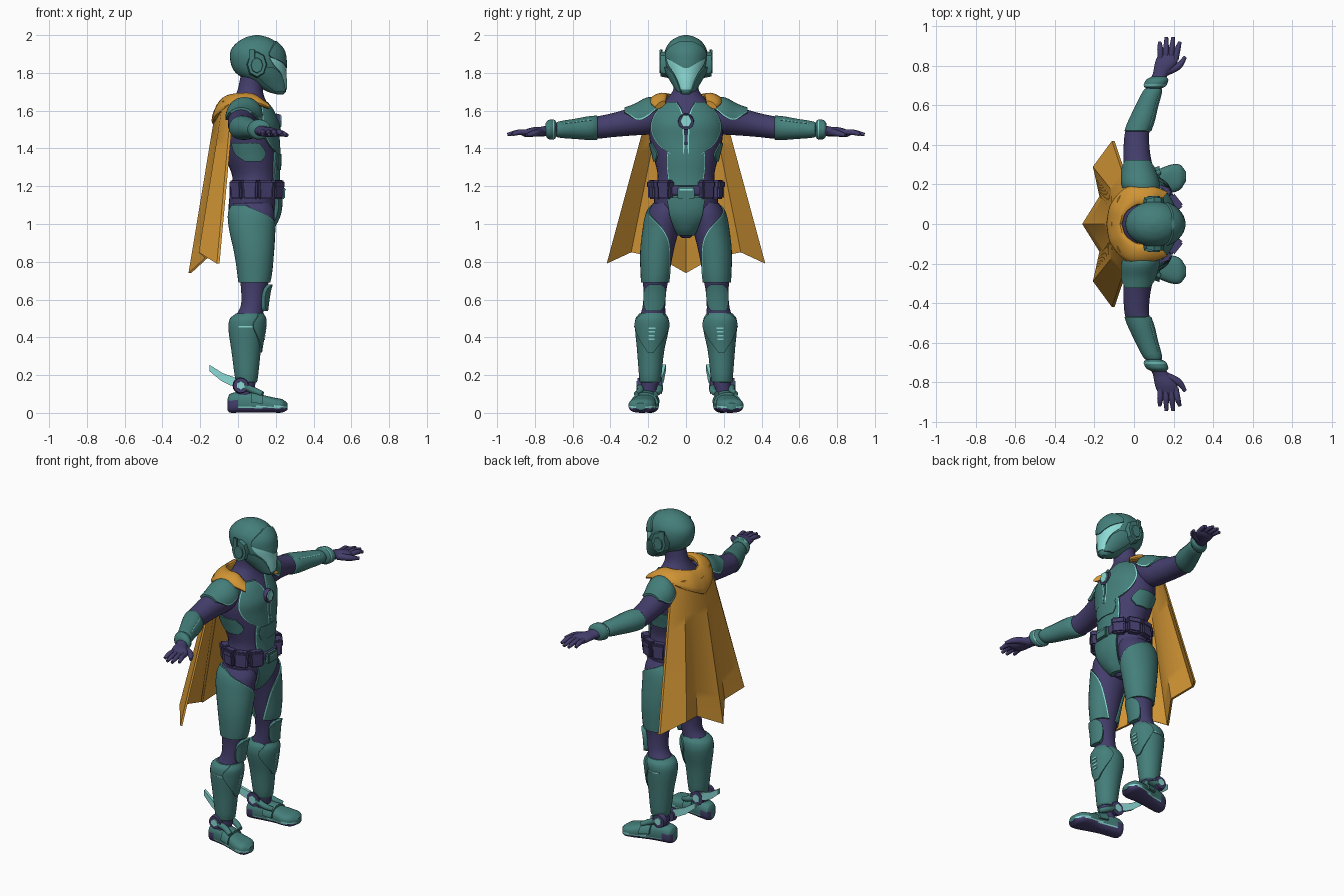
import bpy, bmesh
from math import sin, cos, pi, radians, hypot
from mathutils import Matrix, Vector

if "Cube" in bpy.data.objects:
    bpy.data.objects.remove(bpy.data.objects["Cube"])


def material(name, rgb):
    mat = bpy.data.materials.new(name)
    mat.use_nodes = True
    mat.diffuse_color = (*rgb, 1)
    mat.node_tree.nodes["Principled BSDF"].inputs["Base Color"].default_value = (*rgb, 1)
    return mat


TEAL = material("teal_armour", (.058, .21, .195))
PURPLE = material("purple_suit", (.058, .048, .15))
CYAN = material("pale_cyan", (.26, .7, .66))
GOLD = material("gold_cloth", (.64, .3, .035))
made = []


def finish(name, bm, mats, mirror):
    bmesh.ops.recalc_face_normals(bm, faces=bm.faces)
    mesh = bpy.data.meshes.new(name)
    bm.to_mesh(mesh)
    bm.free()
    ob = bpy.data.objects.new(name, mesh)
    bpy.context.collection.objects.link(ob)
    for mat in mats:
        mesh.materials.append(mat)
    if mirror:
        ob.modifiers.new("Mirror", 'MIRROR').use_axis = (False, True, False)
    made.append(ob)


def at(keys, s):
    """Smooth value of a keyed list (station, values...) at station s."""
    i = max(k for k in range(len(keys) - 1) if k == 0 or keys[k][0] <= s)
    start, end = keys[i], keys[i + 1]
    before, after = keys[max(i - 1, 0)], keys[min(i + 2, len(keys) - 1)]
    gap = end[0] - start[0]
    t = min(max((s - start[0]) / gap, 0), 1)
    ease = t * t * (3 - 2 * t)
    out = []
    for a, b, p, q in list(zip(start, end, before, after))[1:]:
        leave = (b - p) / (end[0] - before[0]) * gap
        arrive = (q - a) / (after[0] - start[0]) * gap
        out.append(a + (b - a) * ease + t * (t - 1) * ((t - 1) * leave + t * arrive))
    return out


def stations(keys, sub):
    return [a[0] + (b[0] - a[0]) * k / sub for a, b in zip(keys, keys[1:]) for k in range(sub)] + [keys[-1][0]]


def centred(keys):
    """Body on the middle plane, from (height, x, depth radius, width radius)."""
    return [(z, x, 0, rx, ry) for z, x, rx, ry in keys]


def spot(keys, axis, s, angle, off=0, power=2):
    """Point on a body at station s and angle, pushed out by off."""
    mid_u, mid_v, radius_u, radius_v = at(keys, s)
    c, d = cos(angle), sin(angle)
    u = mid_u + (radius_u + off) * abs(c) ** (2 / power) * (1 if c > 0 else -1)
    v = mid_v + (radius_v + off) * abs(d) ** (2 / power) * (1 if d > 0 else -1)
    return {'z': (u, v, s), 'y': (u, s, v), 'x': (s, u, v)}[axis]


def skin(name, rings, mats, mirror=False, rule=None):
    bm = bmesh.new()
    rows = [[bm.verts.new(point) for point in ring] for ring in rings]
    for low, high in zip(rows, rows[1:]):
        for j in range(len(low)):
            face = bm.faces.new((low[j - 1], low[j], high[j], high[j - 1]))
            face.material_index = rule(j, face.calc_center_median()) if rule else 0
    bm.faces.new(rows[0])
    bm.faces.new(rows[-1])
    finish(name, bm, mats, mirror)


def loft(name, keys, mats, axis='z', mirror=False, sides=32, power=2, rule=None):
    rings = [[spot(keys, axis, s, 2 * pi * k / sides, 0, power) for k in range(sides)] for s in stations(keys, 4)]
    skin(name, rings, mats, mirror, rule)


def shell(name, body, rows, mat, axis='z', mirror=False, off=.012, thick=.03, trim=0.0, sides=16):
    """Plate lying on a body; rows are (station, half angle) or (station, start angle, end angle)."""
    rows = [(row[0], -row[1], row[1]) if len(row) == 2 else row for row in rows]
    edge = trim or .03
    steps = [0, edge] + [k / sides for k in range(1, sides)] + [1 - edge, 1]
    rings = []
    for s in stations(rows, 5):
        start, end = at(rows, s)
        arc = [radians(start + (end - start) * t) for t in steps]
        rings.append([spot(body, axis, s, a, off) for a in arc]
                     + [spot(body, axis, s, a, off - thick) for a in reversed(arc)])
    edges = (1, len(steps) - 1) if trim else ()
    skin(name, rings, [mat, CYAN], mirror, lambda j, centre: int(j in edges))


def band(name, body, low, high, start, end, axis='z', off=.006):
    """Thin painted strip on a body."""
    shell(name, body, [(low, start, end), (high, start, end)], CYAN, axis, axis == 'y' or body is shin, off, .008)


def disc(name, loc, axis, radius, depth, mat, sides=24, squash=1.0, mirror=False):
    bm = bmesh.new()
    bmesh.ops.create_cone(bm, cap_ends=True, segments=sides, radius1=radius, radius2=radius * .88, depth=depth)
    turn = Matrix.Rotation(pi / 2, 4, 'Y') if axis == 'x' else Matrix.Rotation(-pi / 2, 4, 'X')
    bm.transform(Matrix.Translation(loc) @ Matrix.Diagonal((1, 1, squash, 1)) @ turn)
    finish(name, bm, [mat], mirror)


def box(name, loc, size, mat, turn=0, mirror=False):
    bm = bmesh.new()
    bmesh.ops.create_cube(bm, size=1, matrix=Matrix.Diagonal((*size, 1)))
    bmesh.ops.bevel(bm, geom=bm.edges[:], offset=min(size) * .2, segments=2, affect='EDGES')
    bm.transform(Matrix.Translation(loc) @ Matrix.Rotation(turn, 4, 'Z'))
    finish(name, bm, [mat], mirror)


def tube(name, points, radii, mat):
    curve = bpy.data.curves.new(name, 'CURVE')
    curve.dimensions, curve.bevel_depth, curve.bevel_resolution, curve.use_fill_caps = '3D', 1, 4, True
    spline = curve.splines.new('BEZIER')
    spline.bezier_points.add(len(points) - 1)
    for knot, point, radius in zip(spline.bezier_points, points, radii):
        knot.co, knot.radius = point, radius
        knot.handle_left_type = knot.handle_right_type = 'AUTO'
    curve.materials.append(mat)
    ob = bpy.data.objects.new(name, curve)
    bpy.context.collection.objects.link(ob)
    ob.modifiers.new("Mirror", 'MIRROR').use_axis = (False, True, False)


# Torso and neck, with chest, abdomen, flank and groin plates
torso = centred([(.925, .09, .03, .02), (.97, .085, .08, .07), (1.05, .08, .125, .15), (1.15, .085, .13, .17),
                 (1.25, .09, .12, .15), (1.35, .073, .14, .17), (1.45, .06, .147, .193), (1.53, .06, .146, .193),
                 (1.6, .06, .118, .165), (1.66, .06, .085, .105), (1.71, .065, .067, .068), (1.8, .085, .068, .065)])
loft("torso", torso, [PURPLE])
shell("chest_plates", torso, [(1.37, 4, 26), (1.42, 2, 48), (1.5, 2, 63), (1.56, 3, 63), (1.61, 9, 58), (1.645, 22, 48)],
      TEAL, mirror=True, off=.014, trim=.05)
shell("abdomen_plate", torso, [(1.12, 20), (1.25, 37), (1.36, 34), (1.42, 25)], TEAL, trim=.035)
shell("abdomen_ridge", torso, [(1.285, 24), (1.33, 29), (1.37, 24)], TEAL, off=.017)
shell("flank_plates", torso, [(1.33, 72, 105), (1.37, 58, 125), (1.43, 70, 130)], TEAL, mirror=True, off=.008)
shell("groin_plate", torso, [(.94, 50), (1, 35), (1.07, 30), (1.14, 32)], TEAL, off=.022, thick=.05)
disc("chest_socket", (.212, 0, 1.54), 'x', .045, .024, PURPLE)
disc("chest_gem", (.22, 0, 1.545), 'x', .034, .02, CYAN, 6, 1.15)

# Helmet with visor, brow and ear guards
head = centred([(1.685, .225, .015, .02), (1.7, .205, .048, .038), (1.75, .16, .095, .07), (1.8, .12, .132, .098),
                (1.86, .105, .145, .113), (1.92, .1, .138, .11), (1.965, .1, .1, .084), (1.99, .1, .054, .046), (2, .1, .01, .01)])
loft("helmet", head, [TEAL])
shell("visor", head, [(1.712, 34), (1.76, 33), (1.8, 38), (1.84, 55), (1.88, 64)], CYAN, off=.004, thick=.012)
shell("brow_plate", head, [(1.825, 5), (1.86, 36), (1.89, 64), (1.94, 50), (1.97, 20)], TEAL, off=.009, thick=.02)
shell("jaw_guards", head, [(1.7, 36, 100), (1.75, 36, 105), (1.8, 43, 100), (1.83, 60, 90)], TEAL, mirror=True, off=.01)
disc("ear_guards", (.1, .112, 1.845), 'y', .056, .045, TEAL, 8, 1.3, True)
disc("ear_caps", (.1, .135, 1.84), 'y', .034, .012, TEAL, 8, 1.3, True)
box("ear_fins", (.075, .132, 1.895), (.035, .012, .055), TEAL, .2, True)

# Arms, shoulder pads, gauntlets and hands
arm = [(.1, .05, 1.56, .05, .05), (.19, .035, 1.568, .085, .092), (.28, .022, 1.545, .075, .076),
       (.38, .013, 1.525, .066, .064), (.48, .02, 1.51, .06, .058), (.7, .105, 1.5, .04, .034),
       (.76, .135, 1.49, .04, .026), (.81, .16, 1.487, .055, .025), (.85, .172, 1.48, .052, .02), (.87, .177, 1.48, .035, .01)]
loft("arms", arm, [PURPLE], 'y', True)
shell("shoulder_pads", arm, [(.15, 30, 155), (.2, 2, 178), (.26, 0, 180), (.325, 45, 135)], TEAL, 'y', True, trim=.03)
gauntlet = [(.462, .015, 1.51, .045, .045), (.472, .02, 1.51, .068, .064), (.6, .066, 1.503, .058, .052),
            (.68, .097, 1.5, .046, .041), (.69, .1, 1.5, .03, .03)]
loft("gauntlets", gauntlet, [TEAL], 'y', True)
band("gauntlet_lines", gauntlet, .5, .65, 40, 44, 'y', .002)
cuff = [(.685, .1, 1.5, .035, .035), (.695, .104, 1.5, .054, .05), (.73, .118, 1.5, .056, .05), (.745, .125, 1.5, .035, .03)]
loft("wrist_cuffs", cuff, [TEAL], 'y', True)
band("cuff_bands", cuff, .7, .705, 0, 360, 'y', .002)
for k, name in enumerate(("little", "ring", "middle", "index")):
    base, tip = .135 + .025 * k, .13 + .034 * k
    reach = .945 if name in ("ring", "middle") else .92
    tube(name + "_fingers", [(base, .83, 1.485), ((base + tip) / 2, .885, 1.485), (tip, reach, 1.474)], (.015, .015, .009), PURPLE)
tube("thumbs", [(.16, .77, 1.485), (.225, .8, 1.48), (.26, .845, 1.47)], (.022, .018, .009), PURPLE)

# Belt, buckle and pouches
belt = centred([(1.15, .095, .128, .17), (1.155, .095, .138, .18), (1.2, .095, .138, .18), (1.205, .095, .128, .17)])
loft("belt", belt, [PURPLE])
box("buckle", (.235, 0, 1.165), (.03, .09, .065), TEAL)
box("buckle_stripe", (.25, 0, 1.182), (.006, .07, .007), CYAN)
for k, name in enumerate(("front", "hip", "side", "rear")):
    angle = radians(38 + 32 * k)
    loc = Vector((.095 + .138 * cos(angle), .176 * sin(angle), 1.182))
    box(name + "_pouches", loc, (.045, .078, .1), PURPLE, angle, True)
    loc.z += .027
    box(name + "_pouch_flaps", loc, (.056, .084, .042), PURPLE, angle, True)

# Legs with thigh, knee and shin armour
leg = [(.07, .03, .2, .05, .045), (.18, .045, .19, .05, .048), (.48, .05, .18, .078, .072), (.56, .075, .17, .062, .06),
       (.64, .083, .165, .066, .06), (.72, .088, .16, .08, .07), (.85, .085, .15, .096, .083),
       (.98, .075, .127, .114, .092), (1.06, .075, .11, .118, .092), (1.11, .078, .1, .1, .075)]
loft("legs", leg, [PURPLE], mirror=True)
shell("thigh_plates", leg, [(.69, -75, 250), (.78, -60, 235), (.9, -35, 222), (.98, 0, 210), (1.04, 45, 200), (1.1, 110, 175)],
      TEAL, mirror=True, off=.01, trim=.02, sides=24)
shell("knee_pads", leg, [(.54, 25), (.56, 38), (.62, 45), (.66, 38), (.68, 20)], TEAL, mirror=True, off=.025, thick=.04)
shin = [(.16, .045, .19, .05, .05), (.17, .045, .19, .058, .056), (.33, .043, .187, .078, .072),
        (.45, .045, .18, .096, .09), (.5, .05, .18, .092, .087), (.525, .058, .178, .07, .07)]
loft("shin_guards", shin, [TEAL], mirror=True)
shell("shin_crests", shin, [(.32, 12), (.4, 50), (.47, 70), (.528, 45)], TEAL, mirror=True, off=.008)
for k, name in enumerate(("lowest", "lower", "upper", "highest")):
    z = .385 + .02 * k
    band(name + "_shin_slits", shin, z, z + .008, -10, 10, off=.011)
band("shin_side_dashes", shin, .452, .46, 72, 115)

# Boots with purple heel and sole, straps, ankle hubs and swept fins
boot = [(-.055, .19, .045, .02, .03), (-.045, .19, .05, .042, .048), (0, .195, .056, .052, .055), (.06, .205, .055, .053, .054),
        (.13, .22, .048, .06, .047), (.19, .23, .041, .071, .04), (.235, .237, .037, .062, .035), (.262, .24, .034, .025, .018)]
loft("boots", boot, [TEAL, PURPLE, CYAN], 'x', True, sides=40, power=2.6,
     rule=lambda j, c: 1 if c.z < .026 or (c.x < 0 and c.z < .065) else 2 if c.z < .036 else 0)
shell("instep_straps", boot, [(.07, 0, 180), (.13, 0, 180)], TEAL, 'x', True, off=.014)
for side, y, out in (("inner", .142, -1), ("outer", .243, 1)):
    disc(side + "_ankle_hubs", (.015, y, .145), 'y', .044, .03, PURPLE, 16, mirror=True)
    disc(side + "_ankle_gems", (.015, y + out * .014, .145), 'y', .026, .012, CYAN, 6, mirror=True)
    tube(side + "_ankle_straps", [(.03, y, .14), (.085, y, .118), (.13, y + .02, .1)], (.018, .018, .014), TEAL)
fin = [(0, .145), (-.01, .185), (-.08, .21), (-.152, .255), (-.15, .22), (-.09, .17), (-.04, .145)]
skin("ankle_fins", [[(x, .14 + side + .16 * x, z) for x, z in fin] for side in (-.009, .009)], [CYAN], True)

# Folded cape hanging from the shoulders; points run (x, y, z) across half the cloth
top = [Vector(p) for p in ((-.115, 0, 1.63), (-.1, .06, 1.64), (-.08, .13, 1.65), (-.035, .19, 1.64))]
hem = [Vector(p) for p in ((-.262, 0, .74), (-.175, .14, .82), (-.208, .29, .85), (-.112, .42, .79))]
cape = []
for row in range(17):
    half = [a.lerp(b, row / 16) for a, b in zip(top, hem)]
    line = [Vector((p.x, -p.y, p.z)) for p in half[:0:-1]] + half
    cape.append(line + [p + Vector((.014, 0, 0)) for p in reversed(line)])
skin("cape", cape, [GOLD])

# Broad cloth mantle sagging behind: (path, x, y, z, half width, half height, slope)
mantle = [(0, -.1, 0, 1.6, .04, .05, 1.3), (.25, -.078, .08, 1.63, .045, .036, .9), (.55, -.005, .143, 1.66, .052, .028, .35),
          (.8, .085, .145, 1.66, .046, .026, .35), (1, .15, .135, 1.63, .034, .016, .4)]
folds = []
for k in range(-24, 25):
    x, y, z, width, height, slope = at(mantle, abs(k) / 24)
    centre = Vector((x, y if k > 0 else -y, z))
    reach = hypot(x - .05, y)
    across = Vector(((x - .05) / reach, centre.y / reach, -slope)) * width
    folds.append([centre + across * cos(pi * j / 8) + Vector((0, 0, height * sin(pi * j / 8))) for j in range(16)])
skin("cape_mantle", folds, [GOLD])

# Smooth shading with crisp plate edges
bpy.ops.object.select_all(action='DESELECT')
for ob in made:
    ob.select_set(True)
bpy.context.view_layer.objects.active = made[0]
bpy.ops.object.shade_smooth_by_angle(angle=radians(38))
